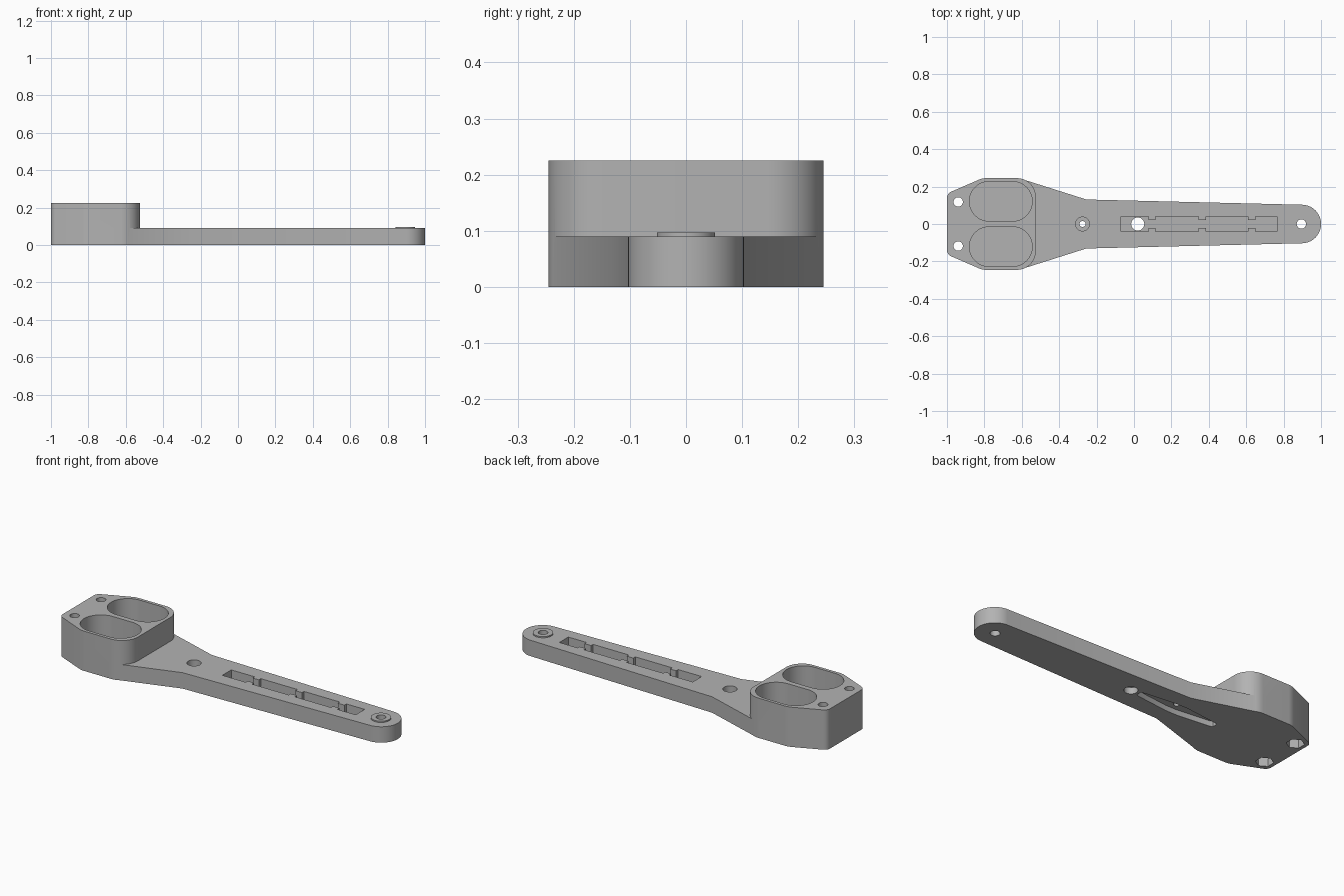
import bpy, bmesh, math

if "Cube" in bpy.data.objects:
    bpy.data.objects.remove(bpy.data.objects["Cube"])

grey = bpy.data.materials.new("grey plastic")
grey.diffuse_color = (0.45, 0.45, 0.45, 1)
grey.use_nodes = True
grey.node_tree.nodes["Principled BSDF"].inputs["Base Color"].default_value = grey.diffuse_color


def arc(cx, cy, r, a0, a1, n):
    """Points on a circular arc, angles in degrees."""
    return [(cx + r * math.cos(math.radians(a0 + (a1 - a0) * i / n)),
             cy + r * math.sin(math.radians(a0 + (a1 - a0) * i / n))) for i in range(n + 1)]


def prism(name, pts, z0, z1):
    """Extrude a closed outline between two heights."""
    bm = bmesh.new()
    face = bm.faces.new([bm.verts.new((x, y, z0)) for x, y in pts])
    top = bmesh.ops.extrude_face_region(bm, geom=[face])["geom"]
    bmesh.ops.translate(bm, vec=(0, 0, z1 - z0), verts=[v for v in top if isinstance(v, bmesh.types.BMVert)])
    bmesh.ops.recalc_face_normals(bm, faces=bm.faces)
    mesh = bpy.data.meshes.new(name)
    bm.to_mesh(mesh)
    bm.free()
    ob = bpy.data.objects.new(name, mesh)
    bpy.context.collection.objects.link(ob)
    mesh.materials.append(grey)
    return ob


def disc(name, x, y, r, z0, z1, n=40, turn=0):
    return prism(name, arc(x, y, r, turn, turn + 360, n)[:-1], z0, z1)


def mirrored(half):
    """Close an outline by mirroring its upper half across y = 0."""
    return half + [(x, -y) for x, y in reversed(half) if abs(y) > 1e-6]


def boolean(ob, tool, op):
    mod = ob.modifiers.new(tool.name, 'BOOLEAN')
    mod.operation, mod.solver, mod.object = op, 'EXACT', tool
    bpy.context.view_layer.objects.active = ob
    bpy.ops.object.modifier_apply(modifier=mod.name)
    bpy.data.objects.remove(tool, do_unlink=True)


# Tapered arm that widens into the base of the head
head_back = (arc(-0.965, 0.14, 0.035, 180, 113, 6)
             + arc(-0.79, 0.145, 0.1, 113, 90, 6))
tip = arc(0.897, 0, 0.103, 88, 0, 24)
arm = prism("arm", mirrored(head_back + arc(-0.63, 0.145, 0.1, 90, 73, 5)
                            + [(-0.255, 0.131)] + tip), 0, 0.09)

# Raised head block and the boss at the tip
head = prism("head", mirrored(head_back + arc(-0.625, 0.145, 0.1, 90, 0, 16)), 0, 0.225)
boolean(arm, head, 'UNION')
boolean(arm, disc("boss", 0.895, 0, 0.052, 0.05, 0.097), 'UNION')

# Twin stadium-shaped pockets, screw holes and hexagonal nut traps
for s in (1, -1):
    cy = s * 0.121
    stadium = arc(-0.65, cy, 0.106, -90, 90, 24) + arc(-0.774, cy, 0.106, 90, 270, 24)
    boolean(arm, prism("pocket", stadium, 0.03, 0.4), 'DIFFERENCE')
    boolean(arm, disc("screw_hole", -0.94, s * 0.118, 0.025, -0.1, 0.4), 'DIFFERENCE')
    boolean(arm, disc("nut_trap", -0.94, s * 0.118, 0.046, -0.1, 0.06, 6, 30), 'DIFFERENCE')

# Long channel with narrow necks, sunk into the top of the arm
channel = [(-0.07, 0.04)]
for x0, x1 in ((0.077, 0.115), (0.345, 0.385), (0.61, 0.65)):
    channel += [(x0, 0.04), (x0, 0.022), (x1, 0.022), (x1, 0.04)]
channel += [(0.765, 0.04)]
boolean(arm, prism("channel", mirrored(channel), 0.035, 0.3), 'DIFFERENCE')

# Holes along the centre line
boolean(arm, disc("wire_hole", 0.02, 0, 0.035, -0.1, 0.3), 'DIFFERENCE')
boolean(arm, disc("tip_hole", 0.895, 0, 0.025, -0.1, 0.3), 'DIFFERENCE')
boolean(arm, disc("pivot_hole", -0.275, 0, 0.016, -0.1, 0.3), 'DIFFERENCE')
boolean(arm, disc("pivot_counterbore", -0.275, 0, 0.037, 0.05, 0.3), 'DIFFERENCE')

# Tapered lever recess in the underside around the pivot
lever = mirrored([(-0.52, 0.014), (-0.505, 0.02), (-0.31, 0.042), (-0.24, 0.042),
                  (-0.045, 0.02), (-0.03, 0.014)])
boolean(arm, prism("lever_recess", lever, -0.1, 0.03), 'DIFFERENCE')

# Smooth the curved walls and keep the edges crisp
arm.select_set(True)
bpy.context.view_layer.objects.active = arm
bpy.ops.object.shade_smooth_by_angle(angle=math.radians(25))
